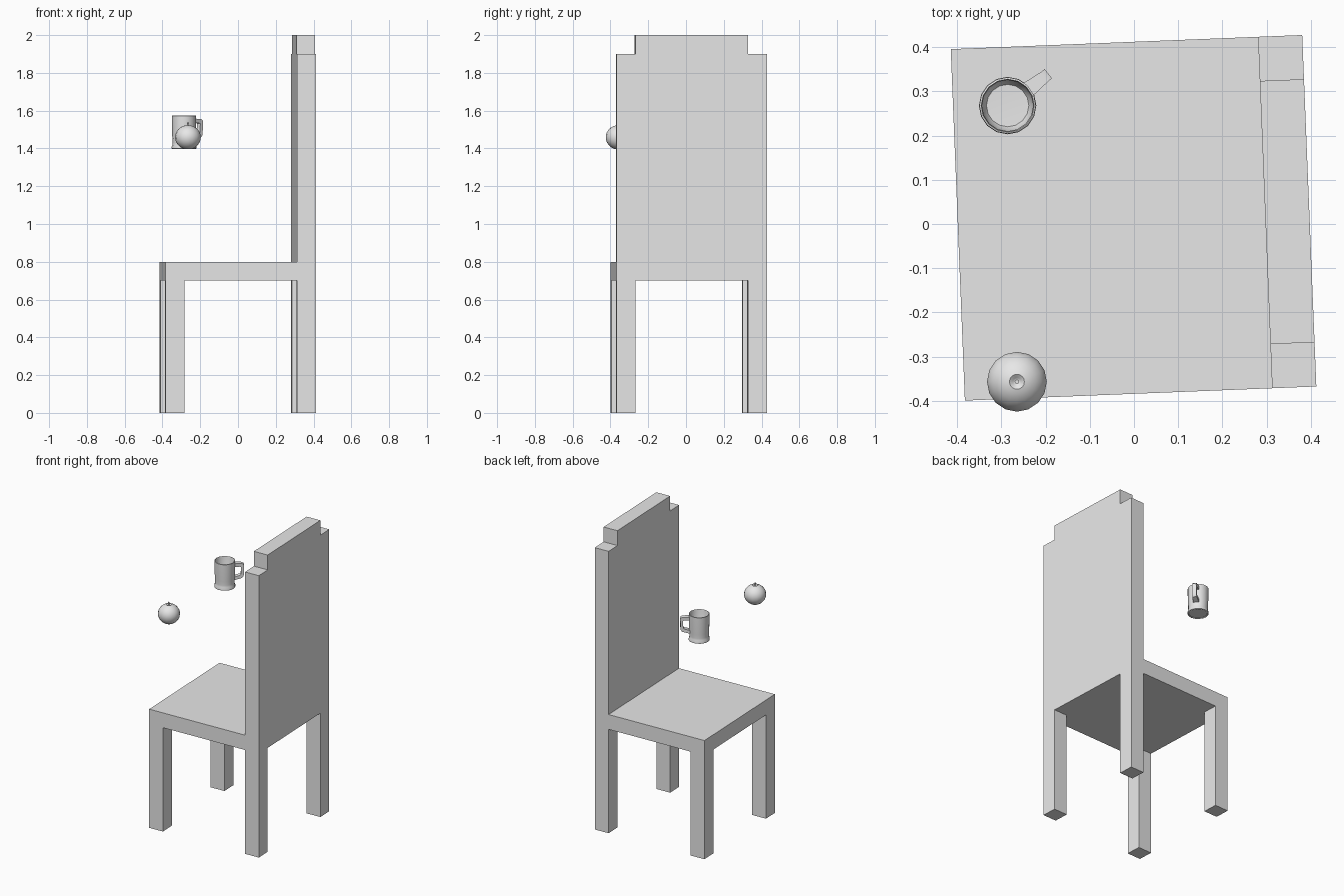
import bpy, bmesh, math
from mathutils import Vector, Matrix

if "Cube" in bpy.data.objects:
    bpy.data.objects.remove(bpy.data.objects["Cube"])

grey = bpy.data.materials.new("plain grey")
grey.diffuse_color = (0.8, 0.8, 0.8, 1)
grey.use_nodes = True
grey.node_tree.nodes["Principled BSDF"].inputs["Base Color"].default_value = grey.diffuse_color


def finish(bm, name, loc, angle=0, smooth=False):
    bmesh.ops.recalc_face_normals(bm, faces=bm.faces)
    me = bpy.data.meshes.new(name)
    bm.to_mesh(me)
    bm.free()
    ob = bpy.data.objects.new(name, me)
    bpy.context.collection.objects.link(ob)
    ob.location = loc
    ob.rotation_euler.z = math.radians(angle)
    me.materials.append(grey)
    if smooth:
        bpy.ops.object.select_all(action='DESELECT')
        ob.select_set(True)
        bpy.context.view_layer.objects.active = ob
        bpy.ops.object.shade_smooth_by_angle(angle=math.radians(40))
    return ob


def lathe(profile, steps):
    """Spin an (radius, height) profile around z."""
    bm = bmesh.new()
    vs = [bm.verts.new((r, 0, z)) for r, z in profile]
    es = [bm.edges.new(p) for p in zip(vs, vs[1:])]
    bmesh.ops.spin(bm, geom=vs + es, axis=(0, 0, 1), cent=(0, 0, 0),
                   angle=math.tau, steps=steps)
    bmesh.ops.remove_doubles(bm, verts=bm.verts, dist=0.0003)
    return bm


# Chair: legs, seat and notched back as one welded block form
H = 0.398
xs = [-H, -H + 0.1, H - 0.1, H]
zs = [0, 0.7, 0.8, 1.9, 2.0]


def filled(i, j, k):
    if not (0 <= i < 3 and 0 <= j < 3 and 0 <= k < 4):
        return False
    if k == 0:
        return i != 1 and j != 1          # four legs
    if k == 1:
        return True                       # seat slab
    return i == 2 and (k == 2 or j == 1)  # back with cut top corners


bm = bmesh.new()
for i in range(3):
    for j in range(3):
        for k in range(4):
            if not filled(i, j, k):
                continue
            for axis in range(3):
                for side in (0, 1):
                    n = [i, j, k]
                    n[axis] += 2 * side - 1
                    if filled(*n):
                        continue
                    u, w = [a for a in range(3) if a != axis]
                    quad = []
                    for du, dw in ((0, 0), (1, 0), (1, 1), (0, 1)):
                        c = [i, j, k]
                        c[axis] += side
                        c[u] += du
                        c[w] += dw
                        quad.append(bm.verts.new((xs[c[0]], xs[c[1]], zs[c[2]])))
                    bm.faces.new(quad)
bmesh.ops.remove_doubles(bm, verts=bm.verts, dist=0.0005)
bmesh.ops.recalc_face_normals(bm, faces=bm.faces)
bmesh.ops.dissolve_limit(bm, angle_limit=0.02, verts=bm.verts, edges=bm.edges)
finish(bm, "chair", (-0.001, 0.014, 0), 2.3)

# Mug cup with flared foot and hollow inside
mug_at = (-0.286, 0.268, 1.397)
finish(lathe([(0, 0.004), (0.056, 0.004), (0.058, 0), (0.065, 0.002),
              (0.065, 0.012), (0.061, 0.022), (0.060, 0.035), (0.062, 0.06), (0.064, 0.176),
              (0.060, 0.178), (0.058, 0.17), (0.056, 0.03), (0.048, 0.016),
              (0, 0.014)], 16), "mug_cup", mug_at, 0, True)

# Mug handle: squared loop with outer and inner outlines
bm = bmesh.new()
outer = [(0.059, 0.161), (0.106, 0.158), (0.117, 0.150), (0.115, 0.076),
         (0.105, 0.062), (0.058, 0.050)]
inner = [(0.059, 0.137), (0.092, 0.138), (0.099, 0.134), (0.098, 0.088),
         (0.092, 0.080), (0.058, 0.071)]
rings = []
for (ox, oz), (ix, iz) in zip(outer, inner):
    w = 0.018 if ox < 0.08 else 0.0135
    rings.append([bm.verts.new(p) for p in
                  ((ox, -w, oz), (ox, w, oz), (ix, w, iz), (ix, -w, iz))])
for a, b in zip(rings, rings[1:]):
    for q in range(4):
        bm.faces.new((a[q], a[(q + 1) % 4], b[(q + 1) % 4], b[q]))
bm.faces.new(rings[0])
bm.faces.new(rings[-1])
finish(bm, "mug_handle", mug_at, 38, True)

# Apple body: round with dimples above and below
apple_at = (-0.265, -0.357, 1.397)
profile = [(0, 0.010), (0.010, 0.005), (0.022, 0.0)]
for d in range(-54, 67, 15):
    t = math.radians(d)
    profile.append((0.068 * math.cos(t), 0.062 + 0.0645 * math.sin(t)))
profile += [(0.017, 0.124), (0.009, 0.118), (0, 0.110)]
finish(lathe(profile, 16), "apple_body", apple_at, 0, True)

# Apple stem: short thin taper
finish(lathe([(0, 0.105), (0.003, 0.105), (0.003, 0.125), (0.005, 0.140),
              (0, 0.140)], 8), "apple_stem", apple_at, 0, True)
